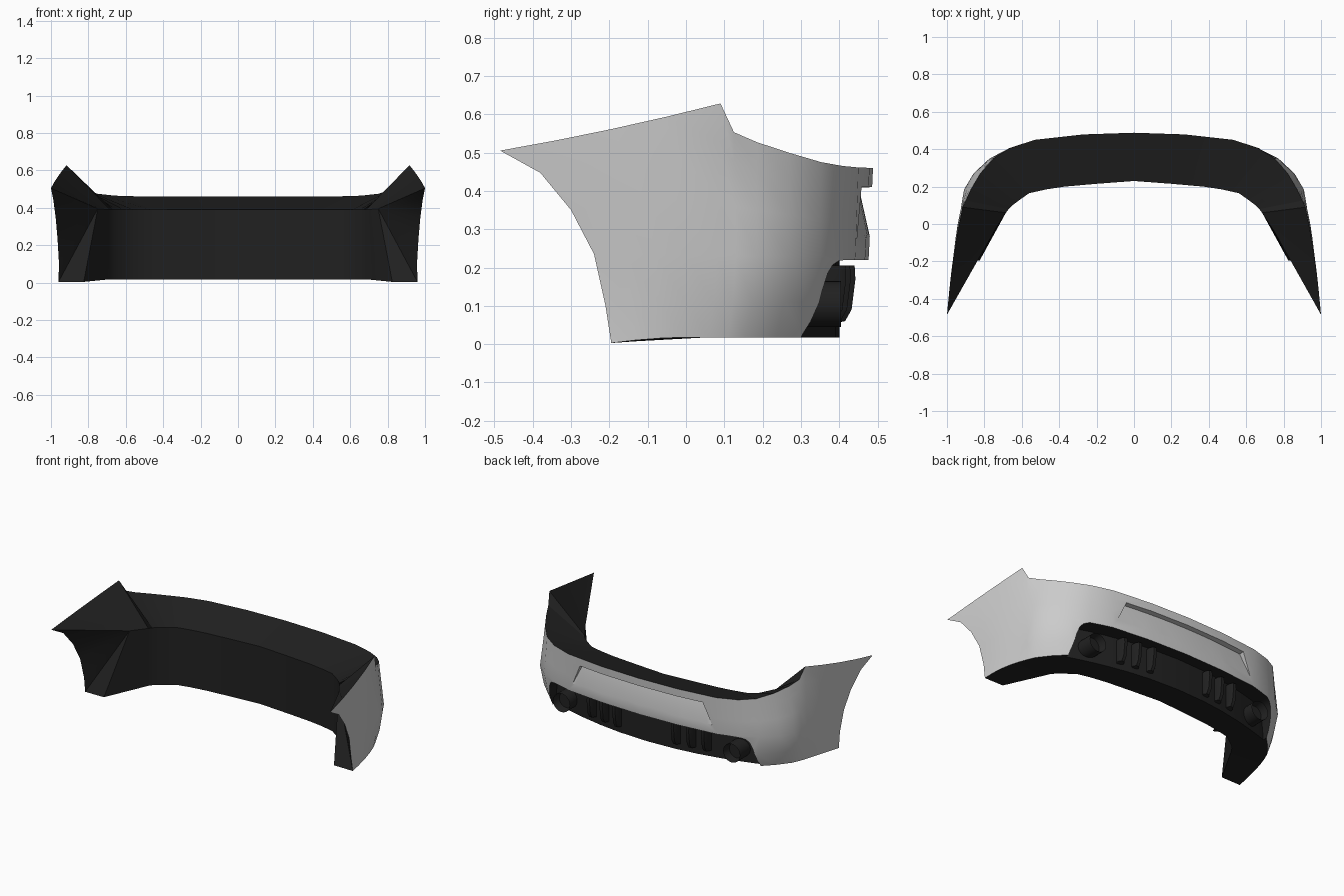
import bpy, bmesh, math
from mathutils import Vector, Matrix

if "Cube" in bpy.data.objects:
    bpy.data.objects.remove(bpy.data.objects["Cube"])


def material(name, c):
    m = bpy.data.materials.new(name)
    m.diffuse_color = (c, c, c, 1)
    m.use_nodes = True
    m.node_tree.nodes["Principled BSDF"].inputs["Base Color"].default_value = m.diffuse_color
    return m


MATS = [material("paint", 0.8), material("black_plastic", 0.015)]


def finish(name, bm):
    bmesh.ops.recalc_face_normals(bm, faces=bm.faces)
    me = bpy.data.meshes.new(name)
    bm.to_mesh(me)
    bm.free()
    for m in MATS:
        me.materials.append(m)
    ob = bpy.data.objects.new(name, me)
    bpy.context.collection.objects.link(ob)
    return ob


def loft(name, rings, seg_mats, cap_mat, hub=0):
    """Closed solid through rings; end caps are fans around point `hub`."""
    bm = bmesh.new()
    vs = [[bm.verts.new(p) for p in r] for r in rings]
    n = len(rings[0])
    for a, b in zip(vs, vs[1:]):
        for i in range(n):
            j = (i + 1) % n
            bm.faces.new((a[i], a[j], b[j], b[i])).material_index = seg_mats[i]
    for r in (vs[0], vs[-1]):
        for k in range(1, n - 1):
            f = bm.faces.new((r[hub], r[(hub + k) % n], r[(hub + k + 1) % n]))
            f.material_index = cap_mat
    return finish(name, bm)


def mirrored(rings):
    """Rings from centre to +x, extended to -x."""
    left = [[Vector((-p.x, p.y, p.z)) for p in r] for r in rings[:0:-1]]
    return left + rings


# Stations from centre to corner: crease x,y / top edge x,y,z / bottom x,y / inner wall x,y
STATIONS = [
    (0, .477, 0, .488, .46, 0, .43, 0, .23),
    (.27, .468, .27, .479, .46, .27, .42, .2, .215),
    (.53, .442, .53, .45, .461, .50, .395, .37, .2),
    (.67, .402, .66, .408, .465, .63, .365, .47, .185),
    (.77, .352, .75, .352, .475, .73, .315, .56, .165),
    (.858, .27, .822, .27, .499, .81, .235, .61, .13),
    (.908, .185, .872, .185, .527, .872, .155, .65, .1),
    (.918, .13, .9, .125, .553, .892, .11, .67, .08),
    (.926, .08, .917, .09, .628, .91, .06, .685, .06),
]
rings = []
for mx, my, tx, ty, tz, bx, by, ix, iy in STATIONS:
    mid, top, bot = Vector((mx, my, .23)), Vector((tx, ty, tz)), Vector((bx, by, .018))
    low = bot.lerp(mid, .45).lerp(Vector((mx, my, .1)), .3)
    rings.append([bot, low, mid, mid.lerp(top, .4), mid.lerp(top, .75), top,
                  Vector((ix, iy, .39)), Vector((ix, iy, .018))])
# Wheel-arch edge, then the side wings blended out to it
arch = [Vector(p) for p in (
    (.96, -.195, .003), (.957, -.21, .1), (.965, -.24, .235), (.975, -.3, .35),
    (.988, -.38, .447), (1.0, -.485, .505), (.75, -.04, .395), (.825, -.195, .004))]
last = rings[-1]
for s in (.25, .5, .75, 1):
    ring = [p.lerp(q, s) for p, q in zip(last, arch)]
    b = 4 * s * (1 - s)
    for p in ring[:6]:
        p.x += .009 * b
    ring[5].z -= .006 * b
    ring[0].z += .005 * b
    rings.append(ring)
bumper = loft("bumper_shell", mirrored(rings), [0] * 5 + [1] * 3, 1, hub=6)


def wall(x):
    return .40 - .23 * x * x


# Lower diffuser opening
opening = [[Vector((x, .9, z)), Vector((x, wall(x), z)),
            Vector((x, wall(x), -.1)), Vector((x, .9, -.1))]
           for x, z in ((0, .22), (.2, .22), (.35, .22), (.5, .22), (.6, .22), (.67, .218),
                        (.7, .207), (.718, .185), (.73, .14), (.745, .03))]
cut_low = loft("diffuser_cutter", mirrored(opening), [1] * 4, 1)

# Plate recess: wedge deepest under its upper lip
recess = []
for k in (0, .2, .4, .6, .8, 1):
    t, b = .44 * k, .5 * k
    yt, yb = .451 - .14 * t * t, .481 - .14 * b * b
    recess.append([Vector((t, .9, .43)), Vector((t, yt, .408)),
                   Vector((b, yb, .275)), Vector((b, .9, .275))])
cut_plate = loft("plate_cutter", mirrored(recess), [0] * 4, 0)

bpy.context.view_layer.objects.active = bumper
for cutter in (cut_low, cut_plate):
    mod = bumper.modifiers.new("cut", 'BOOLEAN')
    mod.operation = 'DIFFERENCE'
    mod.solver = 'EXACT'
    mod.object = cutter
    bpy.ops.object.modifier_apply(modifier=mod.name)
    bpy.data.objects.remove(cutter)

parts = [bumper]
for side in (-1, 1):
    tag = "left" if side < 0 else "right"
    # Diffuser fins
    for i, x in enumerate((.21, .31, .41)):
        c = side * x
        d = .012 * i
        prof = [(.34, .205), (.44, .205), (.442, .17), (.432, .09), (.415, .06), (.34, .045)]
        fin = []
        for o, tuck in ((-.022, .02), (-.01, 0), (.01, 0), (.022, .02)):
            fin.append([Vector((c + o, y - d - (tuck if y > .4 else 0), z)) for y, z in prof])
        parts.append(loft(f"{tag}_fin_{i + 1}", fin, [1] * 6, 1))
    # Exhaust pipe with hollow end
    bm = bmesh.new()
    m = Matrix.Translation((side * .61, .345, .105)) @ Matrix.Rotation(-math.pi / 2, 4, 'X')
    bmesh.ops.create_cone(bm, cap_ends=True, segments=24, radius1=.06, radius2=.06,
                          depth=.12, matrix=m)
    bm.faces.ensure_lookup_table()
    end = max(bm.faces, key=lambda f: f.calc_center_median().y)
    bmesh.ops.inset_region(bm, faces=[end], thickness=.01)
    bmesh.ops.translate(bm, verts=end.verts, vec=(0, -.05, 0))
    for f in bm.faces:
        f.material_index = 1
    parts.append(finish(f"{tag}_exhaust", bm))

for ob in parts:
    bpy.ops.object.select_all(action='DESELECT')
    ob.select_set(True)
    bpy.context.view_layer.objects.active = ob
    bpy.ops.object.shade_smooth_by_angle(angle=math.radians(32))
